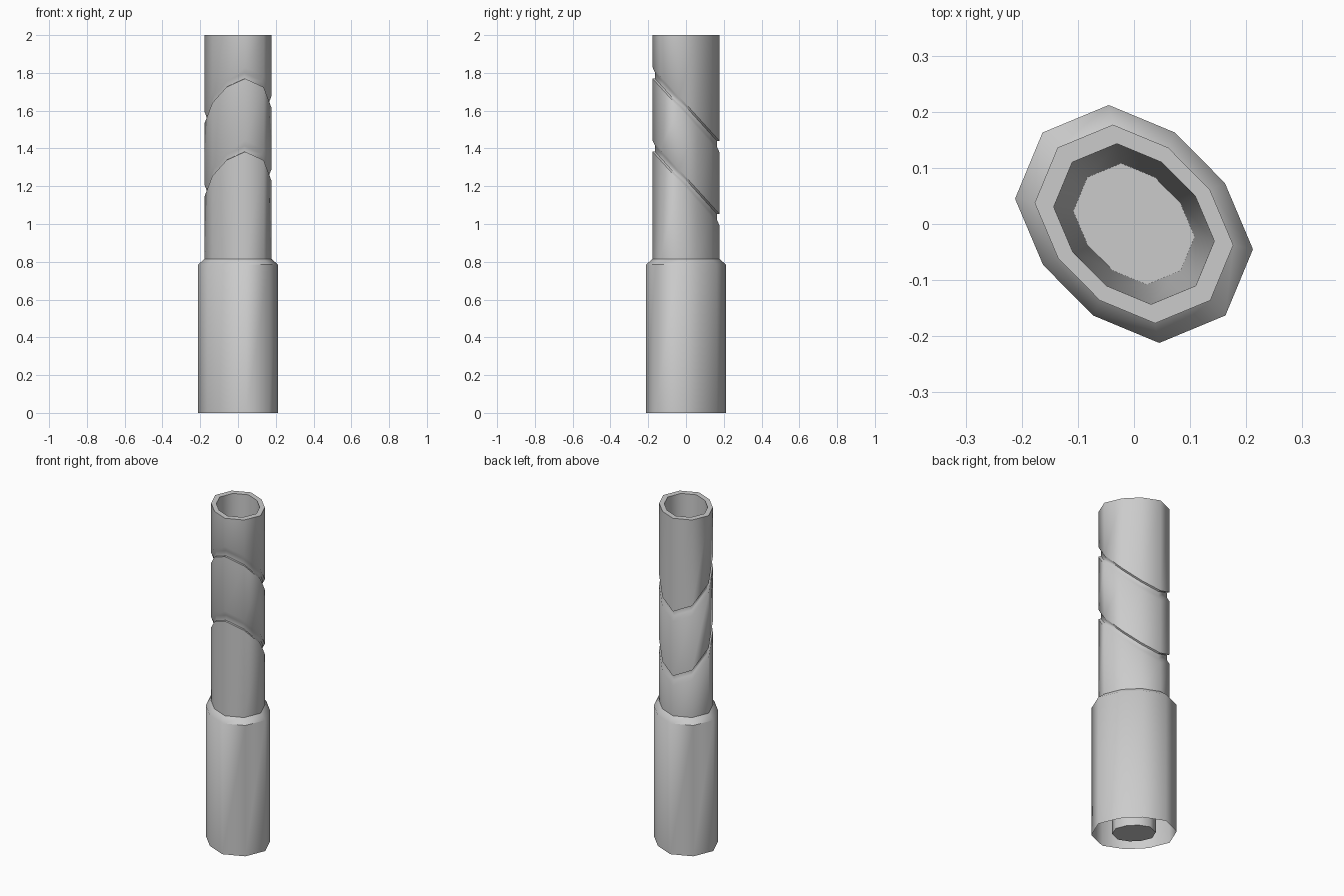
import bpy
import bmesh
import math

cube = bpy.data.objects.get("Cube")
if cube:
    bpy.data.objects.remove(cube, do_unlink=True)

# Material
grey = bpy.data.materials.new("light grey")
grey.use_nodes = True
grey.diffuse_color = (0.6, 0.6, 0.6, 1)
grey.node_tree.nodes["Principled BSDF"].inputs["Base Color"].default_value = (0.6, 0.6, 0.6, 1)

# Lens-shaped ten-sided section: half the corners, the rest by point symmetry
HALF = [(-0.163, 0.163), (-0.045, 0.212), (0.073, 0.163), (0.162, 0.073), (0.212, -0.045)]
SECTION = HALF + [(-x, -y) for x, y in HALF]
SLEEVE, FLOOR, RIM, BORE = 0.835, 0.77, 0.675, 0.51
TILT = 1.1


def ring(bm, scale, height, tilt=0.0):
    """One loop of the section, on a plane tilted towards the front."""
    return [bm.verts.new((x * scale, y * scale, height - tilt * y * scale)) for x, y in SECTION]


def groove(centre):
    """Profile of one slanted groove, from its lower lip to its upper lip."""
    return [(SLEEVE, centre - 0.03, TILT), (FLOOR, centre - 0.015, TILT),
            (FLOOR, centre + 0.015, TILT), (SLEEVE, centre + 0.03, TILT)]


def loft(name, profile, cap_end=False):
    bm = bmesh.new()
    loops = [ring(bm, *step) for step in profile]
    for low, high in zip(loops, loops[1:]):
        for i in range(len(low)):
            j = (i + 1) % len(low)
            # the section runs clockwise, so this order faces outwards
            bm.faces.new((low[j], low[i], high[i], high[j]))
    if cap_end:
        bm.faces.new(reversed(loops[-1]))
    mesh = bpy.data.meshes.new(name)
    bm.to_mesh(mesh)
    bm.free()
    mesh.materials.append(grey)
    obj = bpy.data.objects.new(name, mesh)
    bpy.context.collection.objects.link(obj)
    bpy.ops.object.select_all(action="DESELECT")
    obj.select_set(True)
    bpy.context.view_layer.objects.active = obj
    bpy.ops.object.shade_smooth_by_angle(angle=math.radians(47))
    return obj


# Wide base sleeve with its sloping shoulder, open below
loft("base_sleeve", [(1, 0), (1, 0.785), (SLEEVE, 0.815)])

# Slim upper tube with two slanted grooves and a flat rim
loft("grooved_tube", [(SLEEVE, 0.815)] + groove(1.218) + groove(1.605) + [(SLEEVE, 2), (RIM, 2)])

# Tapered inner bore, closed at the bottom
bore = loft("inner_bore", [(RIM, 2), (BORE, 0)], cap_end=True)
for face in bore.data.polygons:
    if face.normal.z > 0.9 or face.normal.z < -0.9:
        face.use_smooth = False
